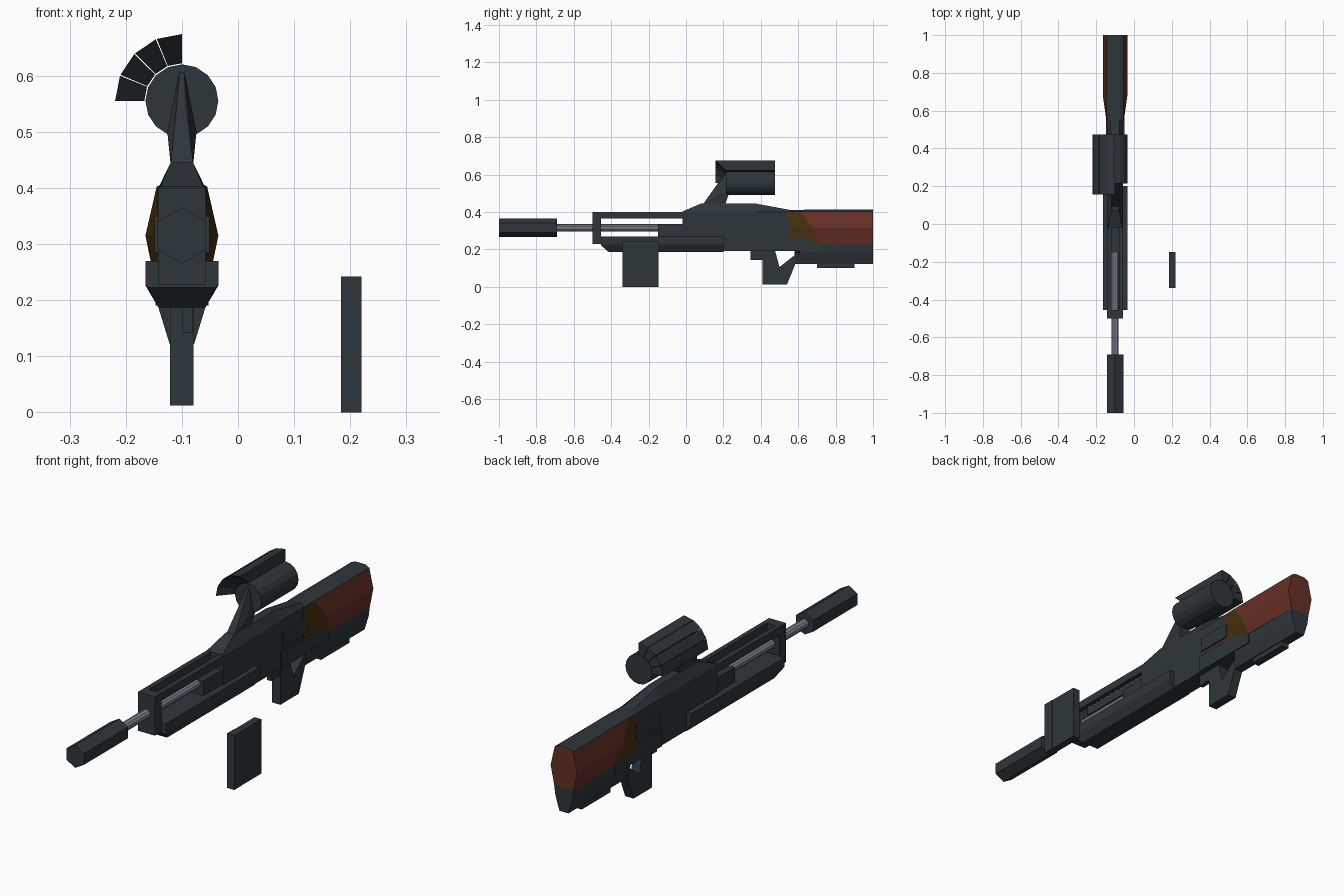
import bpy, bmesh, math

if "Cube" in bpy.data.objects:
    bpy.data.objects.remove(bpy.data.objects["Cube"])

CX = -0.10  # rifle centre line


def material(name, rgb):
    m = bpy.data.materials.new(name)
    m.diffuse_color = (*rgb, 1)
    m.use_nodes = True
    m.node_tree.nodes["Principled BSDF"].inputs["Base Color"].default_value = m.diffuse_color
    return m


DARK = material("dark gunmetal", (0.027, 0.037, 0.044))
STEEL = material("pale steel", (0.21, 0.24, 0.28))
RED = material("red brown", (0.135, 0.029, 0.019))
OLIVE = material("dark amber", (0.065, 0.030, 0.005))


def finish(name, bm, mats):
    bmesh.ops.recalc_face_normals(bm, faces=bm.faces[:])
    me = bpy.data.meshes.new(name)
    bm.to_mesh(me)
    bm.free()
    for m in mats:
        me.materials.append(m)
    ob = bpy.data.objects.new(name, me)
    bpy.context.collection.objects.link(ob)
    return ob


def loft(name, rings, mats=(DARK,), rule=None):
    """Skin closed rings of 3D points; rule(ring, side) picks the material."""
    bm = bmesh.new()
    vs = [[bm.verts.new(p) for p in r] for r in rings]
    n = len(vs[0])
    for i in range(len(vs) - 1):
        for j in range(n):
            k = (j + 1) % n
            f = bm.faces.new((vs[i][j], vs[i][k], vs[i + 1][k], vs[i + 1][j]))
            f.material_index = rule(i, j) if rule else 0
    for i, r in ((0, vs[0]), (len(vs), vs[-1])):
        f = bm.faces.new(r)
        f.material_index = rule(i, -1) if rule else 0
    return finish(name, bm, mats)


def sym(y, half):
    """Mirrored ring at y from right-half points (half width, z[, own y])."""
    right = [(CX + p[0], p[2] if len(p) > 2 else y, p[1]) for p in half]
    return right + [(2 * CX - x, yy, z) for x, yy, z in reversed(right)]


def box(name, x0, x1, y0, y1, z0, z1, mat=DARK):
    ring = lambda y: [(x0, y, z0), (x1, y, z0), (x1, y, z1), (x0, y, z1)]
    return loft(name, [ring(y0), ring(y1)], (mat,))


def tube(name, z, r, y0, y1, sides, mat=DARK):
    ring = lambda y: [(CX + r * math.sin(2 * math.pi * i / sides), y,
                       z + r * math.cos(2 * math.pi * i / sides)) for i in range(sides)]
    return loft(name, [ring(y0), ring(y1)], (mat,))


def prism(name, half, profile):
    return loft(name, [[(CX + s * half, y, z) for y, z in profile] for s in (-1, 1)])


# Muzzle and barrel
tube("muzzle_suppressor", 0.315, 0.05, -1.0, -0.69, 6)
tube("barrel", 0.315, 0.02, -0.70, -0.14, 10, STEEL)

# Open front frame: end post, two top rails, inner block
box("front_post", CX - 0.042, CX + 0.042, -0.50, -0.455, 0.228, 0.40)
for side, s in (("left", -1), ("right", 1)):
    a, b = sorted((CX + s * 0.02, CX + s * 0.042))
    box(side + "_top_rail", a, b, -0.456, 0.0, 0.365, 0.40)
box("chamber_block", CX - 0.035, CX + 0.035, -0.15, 0.0, 0.25, 0.335)

# Lower guard with sloped nose
loft("lower_guard", [
    sym(-0.455, [(0.065, 0.27), (0.065, 0.228), (0.060, 0.222)]),
    sym(-0.415, [(0.065, 0.27), (0.065, 0.226), (0.042, 0.187)]),
    sym(0.20, [(0.065, 0.27), (0.065, 0.226), (0.042, 0.187)]),
])

# Receiver
loft("receiver", [
    sym(-0.02, [(0.038, 0.402), (0.042, 0.398), (0.042, 0.19)]),
    sym(0.08, [(0.02, 0.445), (0.042, 0.40), (0.042, 0.19)]),
    sym(0.37, [(0.02, 0.445), (0.042, 0.40), (0.042, 0.19)]),
    sym(0.56, [(0.025, 0.41), (0.042, 0.40), (0.042, 0.19)]),
])
box("side_port", CX - 0.049, CX + 0.049, 0.39, 0.56, 0.285, 0.35)
box("rear_body", CX - 0.047, CX + 0.047, 0.38, 0.71, 0.19, 0.265)
box("trigger", CX - 0.0, CX + 0.02, 0.345, 0.42, 0.142, 0.20)

# Shoulder stock: amber flare, red flanks, dark top and bottom
def stock_rule(i, j):
    if j == -1:
        return 1 if i else 0
    return 0 if j not in (1, 2, 4, 5) and j != 3 else (0 if j == 3 else (2 if i == 0 else 1))


# ring sides: 0 cap bevel, 1-2 right flank, 3 bottom, 4-5 left flank, 6 bevel, 7 top
loft("shoulder_stock", [
    sym(0.54, [(0.025, 0.41), (0.043, 0.402), (0.045, 0.315), (0.043, 0.235)]),
    sym(0.65, [(0.025, 0.412), (0.045, 0.402, 0.61), (0.065, 0.315, 0.68), (0.048, 0.232, 0.71)]),
    sym(1.0, [(0.025, 0.412), (0.045, 0.402), (0.065, 0.315), (0.048, 0.232)]),
], (DARK, RED, OLIVE), stock_rule)
loft("lower_stock", [
    sym(0.58, [(0.045, 0.233), (0.042, 0.187, 0.61), (0.022, 0.122)]),
    sym(1.0, [(0.048, 0.233), (0.042, 0.187), (0.022, 0.122)]),
])
box("stock_pad", CX - 0.018, CX + 0.018, 0.70, 0.90, 0.10, 0.13)

# Grip with open triangular guard
prism("grip", 0.021, [(0.41, 0.23), (0.47, 0.215), (0.50, 0.105), (0.61, 0.192),
                      (0.63, 0.123), (0.585, 0.123), (0.54, 0.012), (0.41, 0.012)])

# Scope, its leaning mount and the curved hood
SZ = 0.555
tube("scope", SZ, 0.065, 0.215, 0.475, 16)
bm = bmesh.new()
for s in (-1, 1):
    for x, y, z in ((0.02, 0.09, 0.44), (0.02, 0.21, 0.44), (0.026, 0.18, 0.50),
                    (0.026, 0.23, 0.50), (0.004, 0.165, 0.545), (0.003, 0.22, 0.612)):
        bm.verts.new((CX + s * x, y, z))
bmesh.ops.convex_hull(bm, input=bm.verts[:])
finish("scope_mount", bm, (DARK,))

for k in range(4):
    a0 = math.radians(90 + 22.5 * k + (0.5 if k else 0))
    a1 = math.radians(112.5 + 22.5 * k - (0.5 if k < 3 else 0))
    at = lambda r, a, y: (CX + r * math.cos(a), y, SZ + r * math.sin(a))
    # front edge is chamfered inward
    loft(f"scope_hood_{k + 1}", [
        [at(0.067, a0, yi), at(0.119, a0, yo), at(0.119, a1, yo), at(0.067, a1, yi)]
        for yi, yo in ((0.215, 0.157), (0.475, 0.475))])

# Separate magazine standing beside the rifle
box("magazine", 0.185, 0.219, -0.338, -0.148, 0.0, 0.241)
box("magazine_spine", 0.184, 0.220, -0.340, -0.29, 0.0, 0.242)
